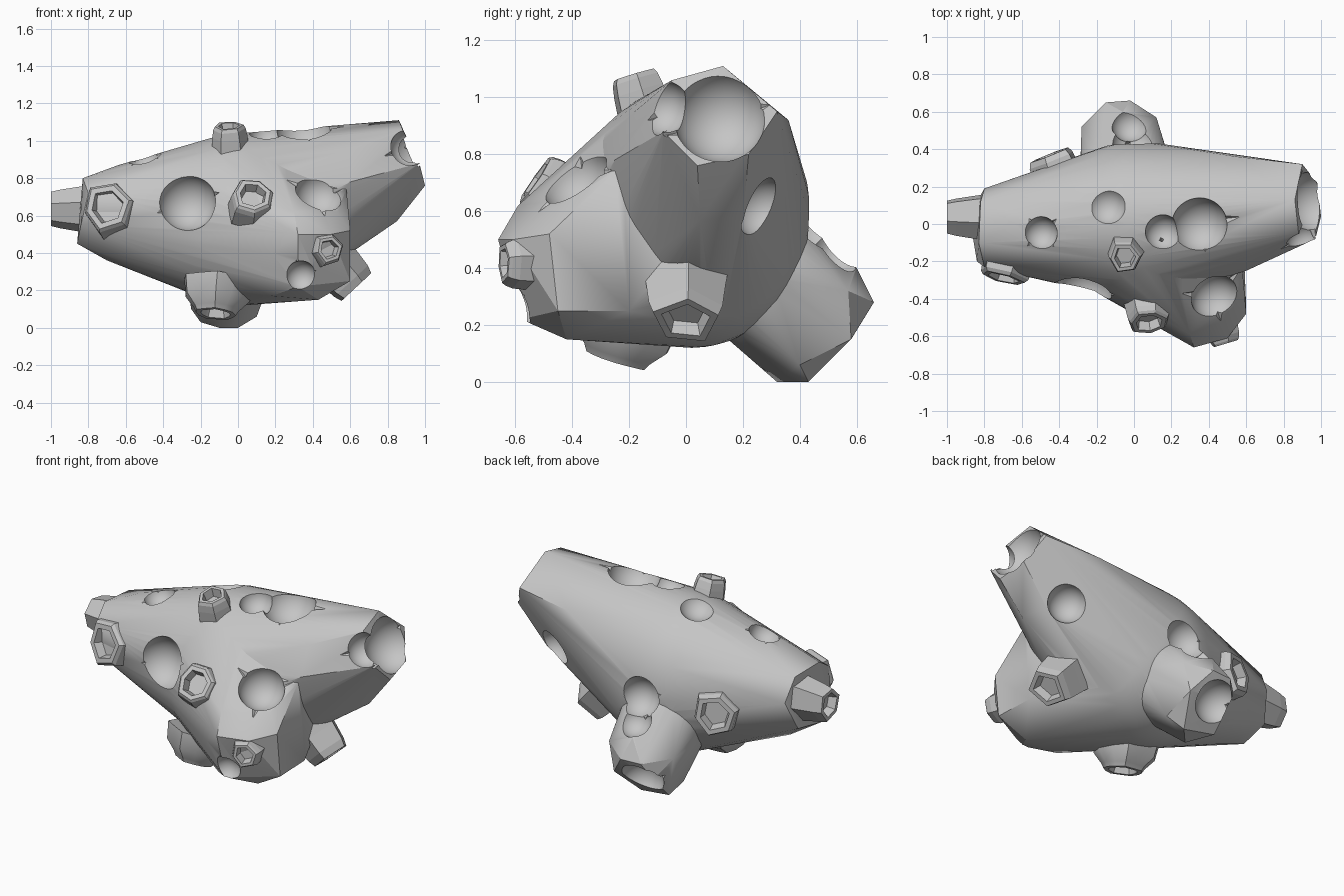
import bpy, bmesh, math
from mathutils import Vector, Matrix

cube = bpy.data.objects.get("Cube")
if cube:
    bpy.data.objects.remove(cube, do_unlink=True)

GREY = (0.56, 0.56, 0.56, 1.0)
rock = bpy.data.materials.new("rock_grey")
rock.use_nodes = True
rock.diffuse_color = GREY
shader = rock.node_tree.nodes["Principled BSDF"]
shader.inputs["Base Color"].default_value = GREY
shader.inputs["Roughness"].default_value = 0.9


def make_object(name, bm):
    bmesh.ops.recalc_face_normals(bm, faces=bm.faces)
    mesh = bpy.data.meshes.new(name)
    bm.to_mesh(mesh)
    bm.free()
    mesh.materials.append(rock)
    obj = bpy.data.objects.new(name, mesh)
    bpy.context.scene.collection.objects.link(obj)
    return obj


def shade(obj, degrees):
    bpy.ops.object.select_all(action="DESELECT")
    obj.select_set(True)
    bpy.context.view_layer.objects.active = obj
    bpy.ops.object.shade_smooth_by_angle(angle=math.radians(degrees))


def combine(target, cutter, operation):
    """Apply a boolean to the target and discard the helper."""
    cutter.hide_render = True
    mod = target.modifiers.new("combine", "BOOLEAN")
    mod.operation = operation
    mod.solver = "EXACT"
    mod.object = cutter
    bpy.context.view_layer.update()
    graph = bpy.context.evaluated_depsgraph_get()
    result = bpy.data.meshes.new_from_object(target.evaluated_get(graph))
    target.modifiers.clear()
    target.data = result
    bpy.data.objects.remove(cutter, do_unlink=True)


def hull(name, centre, radii, tips):
    """Convex lobe: a rounded root stretched out to angular tip corners."""
    place = Matrix.Translation(centre) @ Matrix.Diagonal((*radii, 1))
    ball = bmesh.new()
    bmesh.ops.create_icosphere(ball, subdivisions=4, radius=1, matrix=place)
    points = [v.co.copy() for v in ball.verts] + [Vector(t) for t in tips]
    ball.free()
    bm = bmesh.new()
    for point in points:
        bm.verts.new(point)
    bmesh.ops.convex_hull(bm, input=bm.verts[:])
    loose = [v for v in bm.verts if not v.link_faces]
    bmesh.ops.delete(bm, geom=loose, context="VERTS")
    return make_object(name, bm)


# Main body: four lobes growing from one rounded core
CORE = (0.02, 0.02, 0.58), (0.52, 0.42, 0.46)
body = hull("asteroid_body", *CORE, [
    (-0.83, -0.1, 0.8), (-0.82, 0.12, 0.79), (-0.8, 0.19, 0.65),
    (-0.84, 0.12, 0.48), (-0.86, -0.08, 0.45), (-0.84, -0.2, 0.55),
    (-0.8, -0.23, 0.72), (-0.64, 0, 0.87), (-0.7, 0, 0.36)])
right_lobe = hull("right_lobe", *CORE, [
    (0.86, 0.13, 1.11), (0.88, -0.05, 1.06), (0.97, -0.08, 0.88),
    (1.0, 0.04, 0.76), (0.98, 0.22, 0.8), (0.9, 0.32, 0.95),
    (0.55, 0.1, 1.05), (0.55, 0.36, 0.92), (0.85, 0.05, 0.57),
    (0.8, 0.2, 0.58), (0.6, -0.25, 0.78), (0.6, -0.18, 0.95)])
front_lobe = hull("front_lobe", *CORE, [
    (0.32, -0.66, 0.5), (0.5, -0.61, 0.5), (0.6, -0.48, 0.52),
    (0.6, -0.45, 0.25), (0.43, -0.42, 0.15), (0.32, -0.58, 0.22),
    (0.18, -0.56, 0.4), (0.18, -0.45, 0.17), (0.3, -0.59, 0.62),
    (0.58, -0.25, 0.74), (0.59, -0.2, 0.25), (0.53, -0.45, 0.62)])
back_lobe = hull("back_lobe", (-0.04, 0.24, 0.4), (0.25, 0.25, 0.25), [
    (-0.1, 0.32, 0), (0, 0.43, 0), (-0.2, 0.45, 0.03), (0.1, 0.4, 0.06),
    (-0.25, 0.38, 0.1), (-0.2, 0.6, 0.18), (0.08, 0.58, 0.15),
    (-0.02, 0.66, 0.28), (-0.15, 0.65, 0.28), (-0.28, 0.52, 0.3),
    (0.12, 0.57, 0.32), (-0.06, 0.6, 0.4), (0, 0.23, 0.12)])
for lobe in (right_lobe, front_lobe, back_lobe):
    combine(body, lobe, "UNION")


def crater(spot, radius, spikes=0, lift=0.15, normal=None):
    """Ball-shaped cutter with thin radial cracks around its rim."""
    _, point, facing, _ = body.closest_point_on_mesh(Vector(spot))
    facing = Vector(normal).normalized() if normal else facing
    turn = facing.to_track_quat("Z", "Y").to_matrix().to_4x4()
    bm = bmesh.new()
    ball = Matrix.Translation(point + facing * radius * lift) @ turn
    bmesh.ops.create_icosphere(bm, subdivisions=4, radius=radius, matrix=ball)
    combine(body, make_object("crater_cutter", bm), "DIFFERENCE")
    for i in range(spikes):
        bm = bmesh.new()
        spin = Matrix.Rotation(math.tau * i / spikes + 0.3, 4, "Z")
        lie = Matrix.Rotation(math.pi / 2, 4, "Y")
        out = Matrix.Translation((0, 0, 0.75 * radius))
        bmesh.ops.create_cone(
            bm, cap_ends=True, segments=4, radius1=0.38 * radius, radius2=0.001,
            depth=1.4 * radius,
            matrix=Matrix.Translation(point) @ turn @ spin @ lie @ out)
        combine(body, make_object("crack_cutter", bm), "DIFFERENCE")


# Craters: place, radius, number of cracks
for spot, radius, spikes in [
        ((-0.28, -0.4, 0.68), 0.155, 4),
        ((0.45, -0.42, 0.76), 0.13, 3),
        ((0.33, -0.58, 0.28), 0.085, 4),
        ((0.35, 0, 1.05), 0.15, 4),
        ((0.15, -0.04, 1.06), 0.095, 3),
        ((-0.5, -0.05, 0.92), 0.09, 4),
        ((0.0, 0.47, 0.57), 0.12, 4),
        ((-0.03, 0.52, 0.46), 0.1, 0),
        ((0.92, -0.1, 0.97), 0.1, 2),
        ((0.7, 0.25, 0.62), 0.11, 0)]:
    crater(spot, radius, spikes)
crater((0.97, 0.12, 0.94), 0.165, 2, 0.2, (0.85, 0.05, 0.3))
crater((-0.1, 0.58, 0.14), 0.13, 2, 0.2, (-0.3, 0.75, -0.5))
crater((-0.15, 0.1, 1.06), 0.11, 0, 0.5)
shade(body, 24)


def vent(name, tip, direction, radius, height, sides=6, flare=1.3):
    """Faceted hollow knob; its root is sunk into the body."""
    profile = [(flare * 1.1, -height - 0.1), (flare, -height),
               (1.06, -0.3 * height), (0.94, 0), (0.7, 0), (0.58, -0.05)]
    turn = Vector(direction).to_track_quat("Z", "Y").to_matrix().to_4x4()
    place = Matrix.Translation(tip) @ turn
    bm = bmesh.new()
    rings = []
    for scale, level in profile:
        ring = []
        for i in range(sides):
            a = math.tau * i / sides + 0.25
            r = scale * radius * (1 + 0.07 * math.sin(3.7 * i))
            ring.append(bm.verts.new(
                place @ Vector((r * math.cos(a), r * math.sin(a), level))))
        rings.append(ring)
    for low, high in zip(rings, rings[1:]):
        for i in range(sides):
            j = (i + 1) % sides
            bm.faces.new((low[i], low[j], high[j], high[i]))
    bm.faces.new(rings[0])
    bm.faces.new(rings[-1])
    return make_object(name, bm)


# Hollow knobs around the body
vent("left_end_vent", (-1.0, 0.04, 0.64), (-1, 0, 0), 0.1, 0.16, 6, 1.25)
vent("front_left_vent", (-0.7, -0.29, 0.65), (-0.25, -1, 0.2), 0.13, 0.06, 6, 1.1)
vent("front_middle_vent", (0.08, -0.53, 0.71), (0.1, -0.8, 0.55), 0.105, 0.04, 7, 1.15)
vent("front_tip_vent", (0.49, -0.64, 0.42), (0.3, -1, 0), 0.075, 0.04, 6, 1.2)
vent("top_vent", (-0.05, -0.18, 1.08), (-0.05, -0.3, 1), 0.085, 0.06, 6, 1.15)
vent("back_left_vent", (-0.45, 0.37, 0.55), (-0.4, 1, 0.05), 0.125, 0.1, 6, 1.1)
vent("lower_right_vent", (0.63, 0, 0.215), (0.68, 0, -0.73), 0.125, 0.14, 5, 1.15)
bottom_vent = vent("bottom_vent", (-0.12, -0.24, 0.075), (-0.1, -0.3, -1),
                   0.115, 0.08, 12, 1.5)
shade(bottom_vent, 35)
